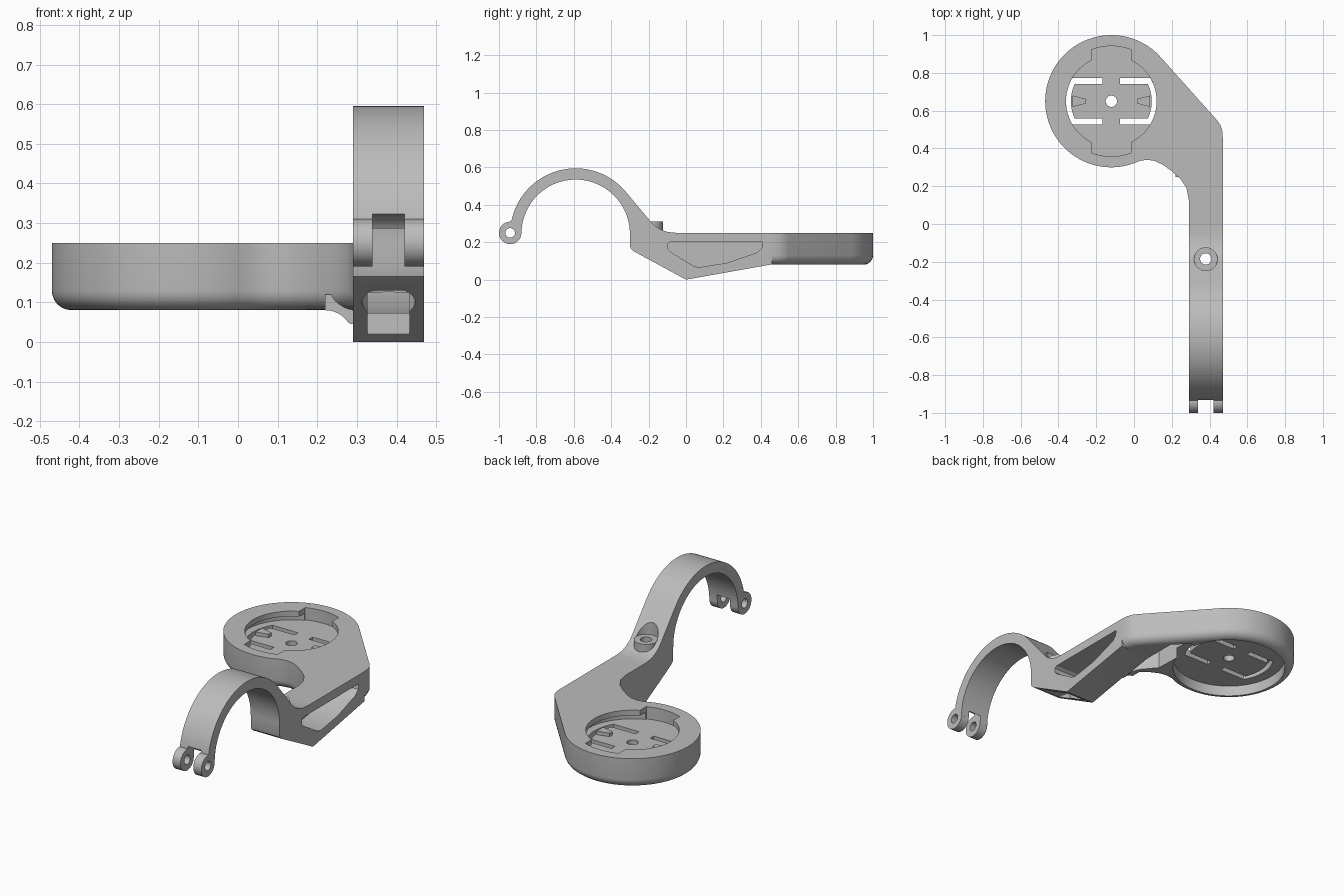
import bpy, bmesh
from math import sin, cos, radians

if "Cube" in bpy.data.objects:
    bpy.data.objects.remove(bpy.data.objects["Cube"])

grey = bpy.data.materials.new("plain_grey")
grey.use_nodes = True
grey.diffuse_color = (0.5, 0.5, 0.5, 1)
grey.node_tree.nodes["Principled BSDF"].inputs["Base Color"].default_value = (0.5, 0.5, 0.5, 1)


def arc(cx, cy, r, a, b, n=24):
    """Points on an arc, angles in degrees, both ends included."""
    steps = [radians(a + (b - a) * i / n) for i in range(n + 1)]
    return [(cx + r * cos(t), cy + r * sin(t)) for t in steps]


def circle(cx, cy, r, n=64):
    return arc(cx, cy, r, 0, 360, n)[:-1]


def prism(name, pts, axis, lo, hi, round_bottom=0):
    """Extrude a 2D outline along an axis; optionally round its lower rim."""
    place = {"x": lambda p, h: (h, p[0], p[1]),
             "y": lambda p, h: (p[0], h, p[1]),
             "z": lambda p, h: (p[0], p[1], h)}[axis]
    bm = bmesh.new()
    base = bm.faces.new([bm.verts.new(place(p, lo)) for p in pts])
    top = bmesh.ops.extrude_face_region(bm, geom=[base], use_keep_orig=True)["geom"]
    for v in [g for g in top if isinstance(g, bmesh.types.BMVert)]:
        v.co["xyz".index(axis)] = hi
    bmesh.ops.recalc_face_normals(bm, faces=bm.faces)
    if round_bottom:
        rim = [e for e in bm.edges if all(abs(v.co.z - lo) < 1e-5 for v in e.verts)]
        bmesh.ops.bevel(bm, geom=rim, offset=round_bottom, segments=6,
                        profile=0.5, affect="EDGES", clamp_overlap=False)
    mesh = bpy.data.meshes.new(name)
    bm.to_mesh(mesh)
    bm.free()
    mesh.materials.append(grey)
    obj = bpy.data.objects.new(name, mesh)
    bpy.context.collection.objects.link(obj)
    return obj


def combine(target, tool, operation="DIFFERENCE"):
    """Apply a boolean and throw the tool away."""
    mod = target.modifiers.new("bool", "BOOLEAN")
    mod.operation, mod.solver, mod.object = operation, "EXACT", tool
    bpy.context.view_layer.objects.active = target
    bpy.ops.object.modifier_apply(modifier=mod.name)
    bpy.data.objects.remove(tool)


def cut(target, pts, axis, lo, hi):
    combine(target, prism("cutter", pts, axis, lo, hi))


LEFT, RIGHT = 0.29, 0.47          # arm sides
MID = (LEFT + RIGHT) / 2
BOLT_Y = -0.185
RING = (-0.59, 0.245)             # clamp centre
LUG = (-0.94, 0.25)
CX, CY = -0.12, 0.65              # cradle centre

# Arm and clamp half-ring share one side profile
side = arc(*RING, 0.35, 180, 40, 48)
side += [(-0.19, 0.312), (-0.165, 0.287), (-0.135, 0.268), (-0.1, 0.255), (-0.05, 0.25),
         (0.46, 0.25), (0.46, 0.08), (0.45, 0.08), (0, 0), (-0.28, 0.152),
         (-0.295, 0.165), (-0.3, 0.185)]
side += arc(*RING, 0.29, 0, 180, 48)
body = prism("mount_body", side, "x", LEFT, RIGHT)

# Hinge lugs with gap and pin hole
combine(body, prism("lug", circle(*LUG, 0.06, 40), "x", LEFT, RIGHT), "UNION")
cut(body, circle(*LUG, 0.073, 40), "x", 0.34, 0.42)
cut(body, circle(*LUG, 0.026, 24), "x", LEFT - 0.1, RIGHT + 0.1)

# Cradle disc and web
plan = arc(CX, CY, 0.35, 42, 290, 80)
plan += [(0.03, 0.334), (0.07, 0.34), (0.11, 0.334), (0.15, 0.315), (0.2, 0.28),
         (0.245, 0.24), (0.278, 0.19), (LEFT, 0.13), (LEFT, 0), (RIGHT, 0),
         (RIGHT, 0.46), (0.467, 0.495), (0.457, 0.525), (0.44, 0.549)]
combine(body, prism("web", plan, "z", 0.08, 0.25, 0.05), "UNION")

# Fillet under the web that fades out along the arm
curve = arc(0.22, 0.01, 0.07, 90, 15, 8)
fillet = prism("fillet", curve + [(0.3, 0.05), (0.3, 0.12), (0.22, 0.12)], "y", 0.25, 0.45)
for v in fillet.data.vertices:
    if v.co.z < 0.1:
        v.co.z = max(v.co.z, 0.18 * v.co.y)
combine(body, fillet, "UNION")

# Hollow under the web
cut(body, [(0.17, 0.41), (0.22, 0.35), (0.28, 0.28), (0.28, 0.64), (0.2, 0.72), (0.16, 0.7)],
    "z", -0.1, 0.2)

# Cradle: lower recess, upper socket, undercut and entry notches
cut(body, circle(CX, CY, 0.3, 80), "z", -0.1, 0.14)
cut(body, circle(CX, CY, 0.24, 72), "z", 0.19, 0.4)
cut(body, circle(CX, CY, 0.285, 80), "z", 0.18, 0.22)
cut(body, arc(CX, CY, 0.292, 69, 111, 12) + arc(CX, CY, 0.292, 249, 291, 12), "z", 0.18, 0.4)
cut(body, circle(CX, CY, 0.03, 32), "z", 0, 0.4)

# Spring fingers: a C-shaped slot and a ridge on each side
slot = arc(0, 0, 0.24, -31, 31, 16) + [(0.046, 0.124), (0.046, 0.092)]
slot += arc(0, 0, 0.214, 25.5, -25.5, 16) + [(0.046, -0.092), (0.046, -0.124)]
ridge = [(0.135, -0.012), (0.205, -0.03), (0.205, 0.03), (0.135, 0.012)]
for s in (-1, 1):
    cut(body, [(CX + s * x, CY + y) for x, y in slot], "z", 0.1, 0.21)
    combine(body, prism("ridge", [(CX + s * x, CY + y) for x, y in ridge],
                        "z", 0.16, 0.2), "UNION")

# Side pocket in the arm
cut(body, [(-0.1, 0.165), (-0.085, 0.15), (0.04, 0.073), (0.07, 0.066), (0.22, 0.09),
           (0.38, 0.145), (0.405, 0.17), (0.41, 0.2), (-0.085, 0.2), (-0.1, 0.19)],
    "x", 0.325, RIGHT + 0.1)

# Bolt boss, seat, access slot, counterbore and hole
combine(body, prism("boss", circle(MID, BOLT_Y, 0.062, 40), "z", 0.2, 0.31), "UNION")
cut(body, circle(MID, BOLT_Y, 0.0625, 40), "z", 0.31, 0.6)
cut(body, [(-0.23, 0.05), (-0.035, -0.02), (-0.035, 0.02), (0.05, 0.078),
           (-0.09, 0.168), (-0.12, 0.125), (-0.23, 0.125)], "x", 0.327, 0.433)
cut(body, circle(MID, BOLT_Y, 0.067, 40), "z", -0.1, 0.13)
cut(body, circle(MID, BOLT_Y, 0.03, 32), "z", -0.1, 0.5)

# Smooth curves, crisp edges
bpy.ops.object.select_all(action="DESELECT")
body.select_set(True)
bpy.context.view_layer.objects.active = body
bpy.ops.object.shade_smooth_by_angle(angle=radians(30))
